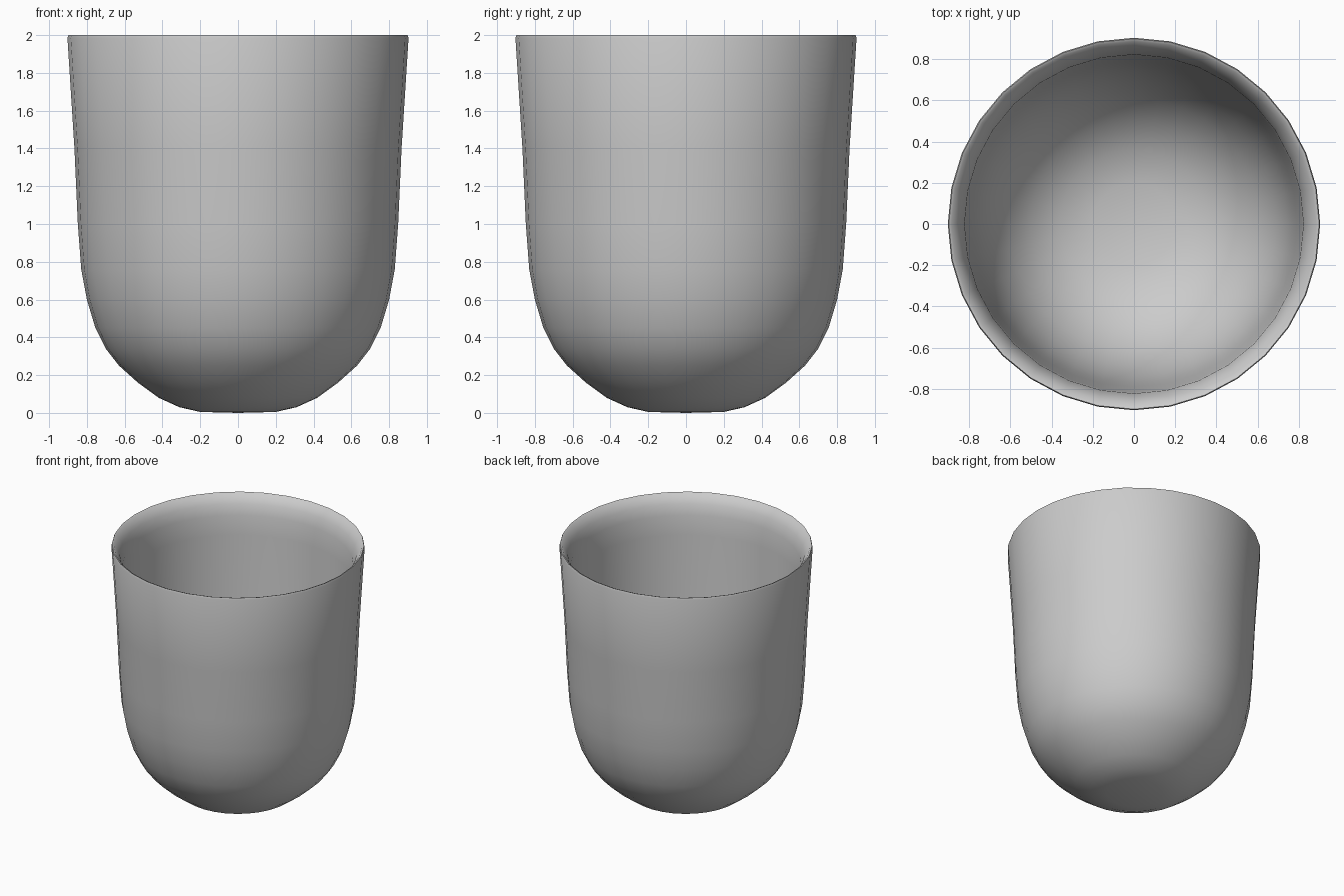
import bpy
import bmesh
import math

SIDES = 32

cube = bpy.data.objects.get("Cube")
if cube:
    bpy.data.objects.remove(cube, do_unlink=True)

# Plain grey glaze
glaze = bpy.data.materials.new("grey_glaze")
glaze.use_nodes = True
colour = (0.6, 0.6, 0.6, 1)
glaze.diffuse_color = colour
glaze.node_tree.nodes["Principled BSDF"].inputs["Base Color"].default_value = colour


def lathe(name, profile, material):
    """Spin a (radius, height) profile whose two ends lie on the z axis."""
    bm = bmesh.new()
    rings = []
    for r, z in profile[1:-1]:
        angles = [math.tau * i / SIDES for i in range(SIDES)]
        rings.append([bm.verts.new((r * math.cos(a), r * math.sin(a), z)) for a in angles])
    first = bm.verts.new((0, 0, profile[0][1]))
    last = bm.verts.new((0, 0, profile[-1][1]))
    for i in range(SIDES):
        j = (i + 1) % SIDES
        bm.faces.new((first, rings[0][j], rings[0][i]))
        for low, high in zip(rings, rings[1:]):
            bm.faces.new((low[i], low[j], high[j], high[i]))
        bm.faces.new((last, rings[-1][i], rings[-1][j]))
    bmesh.ops.recalc_face_normals(bm, faces=bm.faces)
    mesh = bpy.data.meshes.new(name)
    bm.to_mesh(mesh)
    bm.free()
    mesh.materials.append(material)
    obj = bpy.data.objects.new(name, mesh)
    bpy.context.collection.objects.link(obj)
    return obj


# Outer wall from the base up to the lip
outer = [(0, 0), (0.2, 0.005), (0.31, 0.03), (0.42, 0.08), (0.53, 0.16),
         (0.63, 0.25), (0.7, 0.34), (0.755, 0.45), (0.8, 0.6), (0.83, 0.76),
         (0.848, 1.0), (0.866, 1.4), (0.903, 1.985)]
# Bevelled lip, then the inner wall down to the bowl floor
inner = [(0.898, 2.0), (0.885, 1.995), (0.845, 1.93), (0.822, 1.85), (0.815, 1.7),
         (0.79, 1.2), (0.77, 0.85), (0.74, 0.66), (0.69, 0.49), (0.61, 0.34),
         (0.5, 0.22), (0.36, 0.13), (0.2, 0.09), (0, 0.08)]
cup = lathe("cup", outer + inner, glaze)

bpy.ops.object.select_all(action="DESELECT")
cup.select_set(True)
bpy.context.view_layer.objects.active = cup
bpy.ops.object.shade_smooth_by_angle(angle=math.radians(60))
